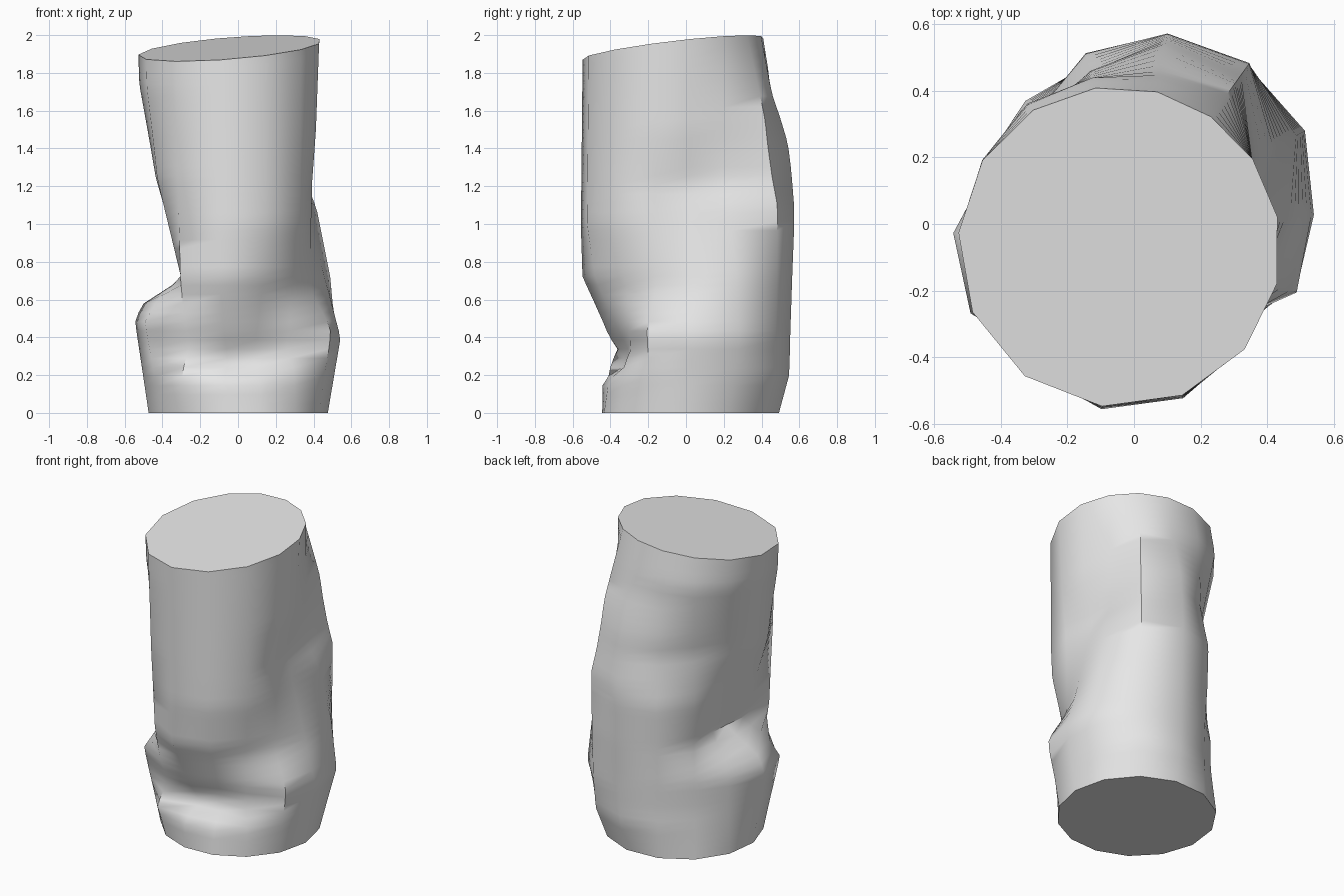
import bpy
import bmesh
from math import sin, cos, radians

SIDES = 14
LEVELS = 40
TOP = 1.93

# Dents and bulges in the wall every 30 degrees, counter-clockwise from +x: (height, radius)
DENTS = [
    [(.4, .54), (.72, .45), (1.2, .34), (1.5, .41)],
    [(.4, .59), (.72, .56), (1.08, .48), (1.24, .41)],
    [(.2, .57), (1.1, .61), (1.53, .53)],
    [(.2, .54), (1, .56), (1.42, .53), (1.65, .45)],
    [(.3, .47), (1, .5), (1.3, .42), (1.75, .48)],
    [(.5, .45), (.72, .32), (1.3, .4), (1.75, .49)],
    [(.48, .54), (.57, .51), (.72, .28), (1.24, .43), (1.76, .52)],
    [(.48, .56), (.58, .5), (.72, .35), (1.24, .49), (1.76, .55)],
    [(.2, .5), (.35, .42), (.72, .55)],
    [(.17, .43), (.26, .27), (.4, .4), (.72, .54), (1, .56)],
    [(.2, .43), (.35, .32), (.72, .46), (1, .52)],
    [(.45, .52), (.65, .41), (1.15, .45)],
]


def make_profile(index, dents):
    # Both lids are round; the upper one sits forward and to the right
    angle = radians(30 * index)
    base = .475 + .025 * sin(angle)
    rim = .48 - .045 * cos(angle) - .07 * sin(angle)
    return [(0, base), *dents, (TOP, rim)]


PROFILES = [make_profile(i, dents) for i, dents in enumerate(DENTS)]


def profile_radius(profile, z):
    for (z0, r0), (z1, r1) in zip(profile, profile[1:]):
        if z <= z1:
            break
    return r0 + (r1 - r0) * (z - z0) / (z1 - z0)


def wall_radius(angle, z):
    # Smooth periodic blend between neighbouring profiles
    i, t = divmod(angle / 30, 1)
    a, b, c, d = (profile_radius(PROFILES[(int(i) + k) % len(PROFILES)], z)
                  for k in (-1, 0, 1, 2))
    return b + t * (c - a + t * (2 * a - 5 * b + 4 * c - d + t * (3 * (b - c) + d - a))) / 2


def wall_point(angle, z):
    r = wall_radius(angle, z)
    x, y = r * cos(radians(angle)), r * sin(radians(angle))
    # The rim slopes up to the back and to the left
    lean = max(0, (z - 1.4) / (TOP - 1.4))
    return x, y, z + lean * (.08 * (x + .045) + .12 * (y + .07))


# Crushed can wall, lofted through the levels and closed with flat lids
bm = bmesh.new()
rings = []
for level in range(LEVELS + 1):
    z = TOP * level / LEVELS
    rings.append([bm.verts.new(wall_point(2.9 + 360 * k / SIDES, z)) for k in range(SIDES)])
for low, high in zip(rings, rings[1:]):
    for k in range(SIDES):
        n = (k + 1) % SIDES
        bm.faces.new((low[k], low[n], high[n], high[k]))
bm.faces.new(rings[-1])
bm.faces.new(rings[0][::-1])

cube = bpy.data.objects.get("Cube")
if cube:
    bpy.data.objects.remove(cube, do_unlink=True)

mesh = bpy.data.meshes.new("crushed_can")
bm.to_mesh(mesh)
bm.free()
can = bpy.data.objects.new("crushed_can", mesh)
bpy.context.collection.objects.link(can)

# Plain grey metal
grey = bpy.data.materials.new("light_grey")
colour = (.8, .8, .8, 1)
grey.diffuse_color = colour
grey.use_nodes = True
grey.node_tree.nodes["Principled BSDF"].inputs["Base Color"].default_value = colour
mesh.materials.append(grey)

# Smooth wall with crisp lid edges
bpy.context.view_layer.objects.active = can
can.select_set(True)
bpy.ops.object.shade_smooth_by_angle(angle=radians(50))
